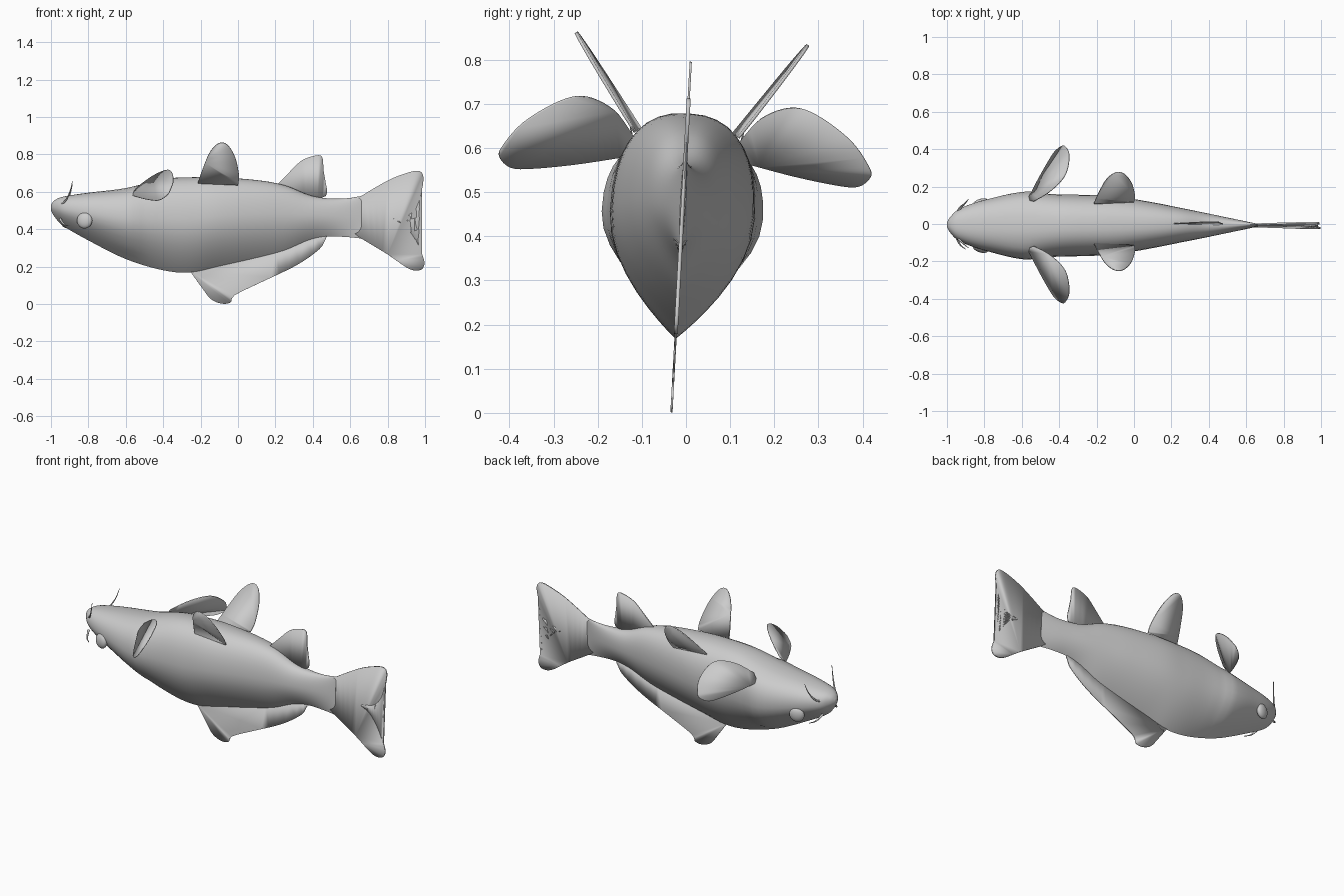
import bpy, bmesh, math
from mathutils import Matrix, Vector

cube = bpy.data.objects.get("Cube")
if cube:
    bpy.data.objects.remove(cube, do_unlink=True)

grey = bpy.data.materials.new("plain grey")
grey.use_nodes = True
colour = (.6, .6, .6, 1)
grey.diffuse_color = colour
grey.node_tree.nodes["Principled BSDF"].inputs["Base Color"].default_value = colour

# The whole fish leans slightly about its long axis
pivot = Vector((0, 0, .6))
LEAN = Matrix.Translation(pivot) @ Matrix.Rotation(-.055, 4, "X") @ Matrix.Translation(-pivot)


def finish(name, data, angle=40):
    obj = bpy.data.objects.new(name, data)
    bpy.context.collection.objects.link(obj)
    data.materials.append(grey)
    obj.matrix_world = LEAN
    if obj.type == "MESH":
        bpy.ops.object.select_all(action="DESELECT")
        obj.select_set(True)
        bpy.context.view_layer.objects.active = obj
        bpy.ops.object.shade_smooth_by_angle(angle=math.radians(angle))
    return obj


def smooth_path(points, steps):
    """Catmull-Rom curve through points of any dimension."""
    pts = [Vector(p) for p in points]
    pts = [pts[0]] + pts + [pts[-1]]
    path = []
    for a, b, c, d in zip(pts, pts[1:], pts[2:], pts[3:]):
        for i in range(steps):
            t = i / steps
            path.append(b + (c - a) * (t / 2) + (a * 2 - b * 5 + c * 4 - d) * (t * t / 2)
                        + (b * 3 - a - c * 3 + d) * (t ** 3 / 2))
    return path + [pts[-1]]


# Body: egg-shaped rings, pointed below; x, top, bottom, half width
STATIONS = [
    (-1, .53, .5, .012), (-.98, .555, .465, .045), (-.93, .575, .415, .088),
    (-.8, .595, .34, .135), (-.6, .62, .24, .174), (-.4, .668, .18, .166),
    (-.25, .678, .168, .163), (-.1, .677, .2, .155), (.1, .663, .245, .122),
    (.25, .635, .285, .092), (.38, .583, .34, .066), (.48, .565, .36, .045),
    (.58, .565, .358, .024), (.66, .578, .35, .006),
]
SIDES = 36


def widest(top, bottom):
    return bottom + (top - bottom) * .55


def gill_step(x):
    """Gill covers stand slightly proud and drop off behind."""
    return .008 * (x + .75) / .2 if -.75 < x < -.54 else 0


def ring(x, top, bottom, half):
    mid = widest(top, bottom)
    points = []
    for i in range(SIDES):
        a = math.tau * i / SIDES
        s, c = math.sin(a), math.cos(a)
        if s >= 0:
            y, z = abs(c) ** .83, mid + (top - mid) * s ** .83
        else:
            y, z = 1 - abs(s) ** 1.9, mid + (mid - bottom) * s
        y = math.copysign(y, c) * half
        if abs(c) > .55:
            y += math.copysign(gill_step(x), c)
        points.append((x, y, z))
    return points


bm = bmesh.new()
rows = [[bm.verts.new(p) for p in ring(*s)] for s in smooth_path(STATIONS, 5)]
for r, q in zip(rows, rows[1:]):
    for i in range(SIDES):
        j = (i + 1) % SIDES
        bm.faces.new((r[i], r[j], q[j], q[i]))
bm.faces.new(rows[0])
bm.faces.new(rows[-1])
bmesh.ops.recalc_face_normals(bm, faces=bm.faces)
mesh = bpy.data.meshes.new("body")
bm.to_mesh(mesh)
bm.free()
finish("body", mesh)


# Fins: a thin sheet from an outline, placed by a rule
def fin(name, outline, place, thickness=.005):
    bm = bmesh.new()
    bm.faces.new([bm.verts.new(place(*p)) for p in smooth_path(outline, 5)])
    bmesh.ops.triangulate(bm, faces=bm.faces, ngon_method="EAR_CLIP")
    mesh = bpy.data.meshes.new(name)
    bm.to_mesh(mesh)
    bm.free()
    obj = finish(name, mesh)
    sheet = obj.modifiers.new("thickness", "SOLIDIFY")
    sheet.thickness, sheet.offset = thickness, 0


def upright(x, z):
    return (x, 0, z)


tail = [(.62, .55), (.66, .578), (.8, .66), (.9, .7), (.965, .712), (.99, .685),
        (.985, .62), (.96, .53), (.91, .475), (.83, .455), (.89, .42), (.95, .34),
        (.99, .25), (.995, .205), (.97, .18), (.91, .19), (.8, .265), (.66, .35), (.62, .38)]
upper = [(.21, .64), (.28, .71), (.34, .767), (.41, .793), (.45, .785), (.458, .7), (.47, .578), (.35, .575)]
lower = [(-.26, .18), (-.2, .1), (-.15, .03), (-.09, .002), (-.04, .008), (-.02, .045),
         (.1, .105), (.3, .2), (.42, .28), (.46, .33), (.45, .37), (.2, .3)]
fin("tail_fin", tail, upright, .009)
fin("upper_fin", upper, upright)
fin("lower_fin", lower, upright)

# Side fins, eyes and whiskers, repeated on both sides
flank = [(.12, .62), (.165, .675), (.23, .703), (.29, .69), (.37, .637), (.415, .58),
         (.42, .555), (.395, .535), (.35, .535), (.25, .55), (.13, .575)]
back = [(-.215, .64), (-.19, .71), (-.15, .8), (-.1, .846), (-.055, .835), (-.015, .77), (.005, .68), (0, .63)]
whiskers = {
    "long_whisker": [(-.975, .035, .53), (-.93, .085, .54), (-.9, .115, .59), (-.885, .13, .65)],
    "short_whisker": [(-.95, .06, .45), (-.93, .1, .42), (-.9, .125, .41)],
}

for side, sign in (("front", -1), ("back", 1)):
    fin(side + "_flank_fin", flank,
        lambda y, z: (-.52 + .7 * (y - .22) + .89 * (z - .56), sign * y, z))
    fin(side + "_raised_fin", back,
        lambda x, z: (x, sign * (.115 + .7 * (z - .65) + .08 * (x + .2)), z), .007)

    # Eye: flattened ball set in the cheek
    bm = bmesh.new()
    bmesh.ops.create_uvsphere(bm, u_segments=20, v_segments=12, radius=.043)
    bmesh.ops.scale(bm, vec=(1, .5, 1), verts=bm.verts)
    bmesh.ops.rotate(bm, matrix=Matrix.Rotation(sign * .3, 3, "Z"), verts=bm.verts)
    bmesh.ops.translate(bm, vec=(-.82, sign * .122, .44), verts=bm.verts)
    mesh = bpy.data.meshes.new("eye")
    bm.to_mesh(mesh)
    bm.free()
    finish(side + "_eye", mesh)

    for name, path in whiskers.items():
        curve = bpy.data.curves.new(name, "CURVE")
        curve.dimensions, curve.bevel_depth, curve.bevel_resolution = "3D", .007, 2
        line = curve.splines.new("POLY")
        points = smooth_path(path, 5)
        line.points.add(len(points) - 1)
        for i, (target, p) in enumerate(zip(line.points, points)):
            target.co = (p.x, sign * p.y, p.z, 1)
            target.radius = 1 - .9 * i / len(points)
        finish(side + "_" + name, curve)
